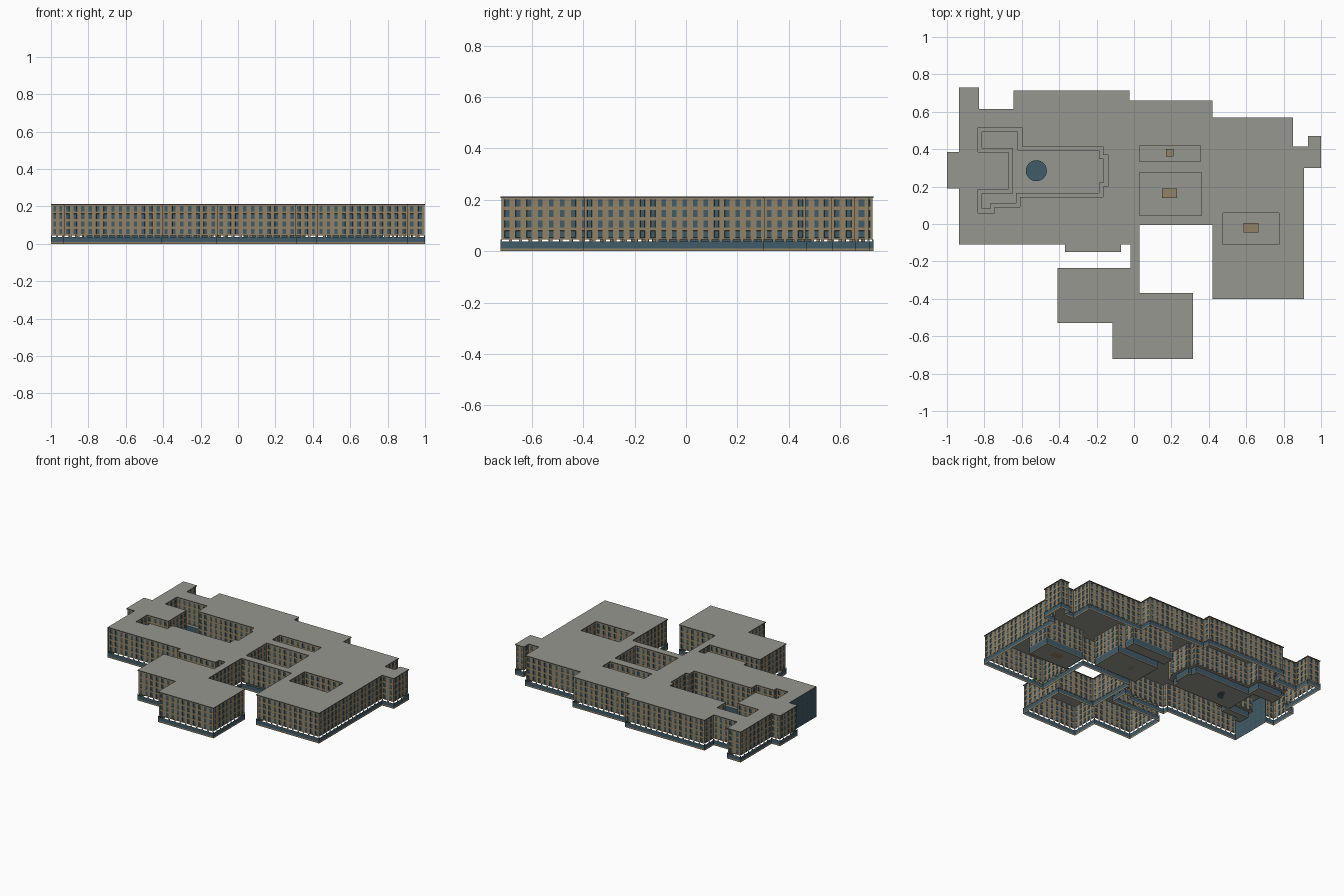
import bpy, bmesh
from mathutils import Vector

if "Cube" in bpy.data.objects:
    bpy.data.objects.remove(bpy.data.objects["Cube"])

def mat(name, c):
    m = bpy.data.materials.new(name)
    m.diffuse_color = (*c, 1)
    m.use_nodes = True
    m.node_tree.nodes["Principled BSDF"].inputs["Base Color"].default_value = m.diffuse_color
    return m

MATS = [mat("tan_stone", (0.29, 0.225, 0.135)), mat("blue_glass", (0.05, 0.105, 0.14)),
        mat("grey_roof", (0.31, 0.31, 0.28)), mat("dark_trim", (0.07, 0.068, 0.062))]
STONE, GLASS, ROOF, DARK = range(4)
TOP, BASE = 0.213, 0.045

# Footprint, counter-clockwise
OUTLINE = [(-.935, .73), (-.935, .385), (-1, .385), (-1, .19), (-.935, .19), (-.935, -.11),
           (-.37, -.11), (-.37, -.15), (-.07, -.15), (-.07, -.11), (-.02, -.11), (-.02, -.235),
           (-.41, -.235), (-.41, -.53), (-.115, -.53), (-.115, -.722), (.315, -.722), (.315, -.37),
           (.03, -.37), (.03, -.005), (.42, -.005), (.42, -.4), (.91, -.4), (.91, .3), (1, .3),
           (1, .47), (.93, .47), (.93, .415), (.85, .415), (.85, .57), (.42, .57), (.42, .66),
           (-.025, .66), (-.025, .715), (-.645, .715), (-.645, .615), (-.83, .615), (-.83, .73)]
# Large stepped courtyard, clockwise
BIG = [(-.835, .515), (-.6, .515), (-.6, .415), (-.165, .415), (-.165, .37), (-.14, .37),
       (-.14, .2), (-.165, .2), (-.165, .145), (-.61, .145), (-.61, .09), (-.745, .09),
       (-.745, .06), (-.835, .06), (-.835, .185), (-.67, .185), (-.67, .385), (-.835, .385)]

def rect(x0, y0, x1, y1):
    return [(x0, y0), (x0, y1), (x1, y1), (x1, y0)]

SMALL = [rect(.03, .335, .355, .42), rect(.03, .045, .36, .275), rect(.475, -.11, .775, .06)]

def finish(bm, name):
    me = bpy.data.meshes.new(name)
    bm.to_mesh(me)
    bm.free()
    for m in MATS:
        me.materials.append(m)
    ob = bpy.data.objects.new(name, me)
    bpy.context.collection.objects.link(ob)
    return ob

def offset(loop, d):
    """Move a right-angled loop toward the side its walls face."""
    out = []
    for i, p in enumerate(loop):
        p, a, b = Vector(p), Vector(loop[i - 1]), Vector(loop[(i + 1) % len(loop)])
        t0, t1 = (p - a).normalized(), (b - p).normalized()
        out.append(tuple(p + d * Vector((t0.y + t1.y, -t0.x - t1.x))))
    return out

def edges_of(loop):
    return [(Vector(p), Vector(loop[(i + 1) % len(loop)])) for i, p in enumerate(loop)]

def is_glazed(p, q):
    return abs((p.x + q.x) / 2 + .935) < .01 and abs((p.y + q.y) / 2 - .04) < .03

def wall(bm, p, q, rows, pitch, post):
    """Grid of cells; each row is (z0, z1, bay material, post material), None = open."""
    n = max(1, round((q - p).length / pitch))
    step, h = (q - p) / n, post / 2
    for i in range(n):
        for a, b, col in ((0, h, 3), (h, 1 - h, 2), (1 - h, 1, 3)):
            s, e = p + step * (i + a), p + step * (i + b)
            for r in rows:
                if r[col] is None:
                    continue
                vs = [bm.verts.new(c) for c in ((s.x, s.y, r[0]), (e.x, e.y, r[0]),
                                                (e.x, e.y, r[1]), (s.x, s.y, r[1]))]
                bm.faces.new(vs).material_index = r[col]

def walls(name, loops, rows, pitch, post, recess=0, keep=lambda p, q: True):
    bm = bmesh.new()
    for loop in loops:
        for p, q in edges_of(loop):
            if keep(p, q):
                wall(bm, p, q, rows, pitch, post)
    bmesh.ops.remove_doubles(bm, verts=bm.verts, dist=1e-5)
    if recess:
        panes = [f for f in bm.faces if f.material_index == GLASS]
        bmesh.ops.inset_individual(bm, faces=panes, thickness=.0008, depth=-recess)
    return finish(bm, name)

def sheet(name, loops, z, thick=0, top=ROOF, side=DARK):
    """Flat polygon with holes, optionally thickened downward."""
    bm = bmesh.new()
    for loop in loops:
        vs = [bm.verts.new((x, y, z)) for x, y in loop]
        for i in range(len(vs)):
            bm.edges.new((vs[i - 1], vs[i]))
    bmesh.ops.triangle_fill(bm, use_beauty=True, edges=bm.edges[:])
    for f in bm.faces:
        f.normal_update()
        if f.normal.z < 0:
            f.normal_flip()
    if thick:
        ext = bmesh.ops.extrude_face_region(bm, geom=bm.faces[:], use_keep_orig=True)
        low = [g for g in ext["geom"] if isinstance(g, bmesh.types.BMVert)]
        bmesh.ops.translate(bm, verts=low, vec=(0, 0, -thick))
        bmesh.ops.recalc_face_normals(bm, faces=bm.faces[:])
    for f in bm.faces:
        f.normal_update()
        f.material_index = top if abs(f.normal.z) > .5 else side
    return finish(bm, name)

# Four storeys of windows
rows, z = [], BASE
for k in range(4):
    lo = .052 + k * .0405
    rows += [(z, lo, STONE, STONE), (lo, lo + .028, GLASS, STONE)]
    z = lo + .028
rows.append((z, TOP - .005, STONE, STONE))
walls("outer_facade", [offset(OUTLINE, -.004)], rows, .041, .56, .002,
      lambda p, q: not is_glazed(p, q))
walls("courtyard_facade", SMALL + [BIG], rows, .041, .56, .002)

# Street level: plinth, glass band and short posts across an open slot
walls("street_level", [OUTLINE],
      [(0, .01, STONE, STONE), (.01, .037, GLASS, GLASS), (.037, BASE, None, STONE)],
      .041, .3, 0, lambda p, q: not is_glazed(p, q))

# Courtyard ground floors; the big one steps forward under a narrow terrace
step_loop = offset(BIG, .022)
walls("courtyard_ground_floor", SMALL + [step_loop],
      [(0, .006, STONE, STONE), (.006, BASE, GLASS, GLASS)], .12, .1)
sheet("courtyard_terrace", [BIG, step_loop], BASE)

# Full-height glazed wall on the left side
bands = []
for k in range(5):
    a = k * .0416
    bands += [(a, a + .003, DARK, DARK), (a + .003, a + .0416, GLASS, DARK)]
walls("glazed_wall", [OUTLINE], bands, .05, .08, 0, is_glazed)

# Roof and courtyard floors
sheet("roof", [OUTLINE] + SMALL + [BIG], TOP, .006)
for i, c in enumerate(SMALL + [step_loop]):
    sheet(f"courtyard_floor_{i + 1}", [c], .003)

# Stone planters and the round pool
for i, (x, y, w, d) in enumerate([(.19, .38, .04, .04), (.19, .165, .08, .05), (.625, -.02, .08, .05)]):
    sheet(f"planter_{i + 1}", [rect(x - w / 2, y - d / 2, x + w / 2, y + d / 2)], .012, .009, STONE, STONE)
bm = bmesh.new()
bmesh.ops.create_cone(bm, cap_ends=True, segments=32, radius1=.056, radius2=.056, depth=.012)
for f in bm.faces:
    f.material_index = GLASS
pool = finish(bm, "round_pool")
pool.location = (-.522, .285, .009)
